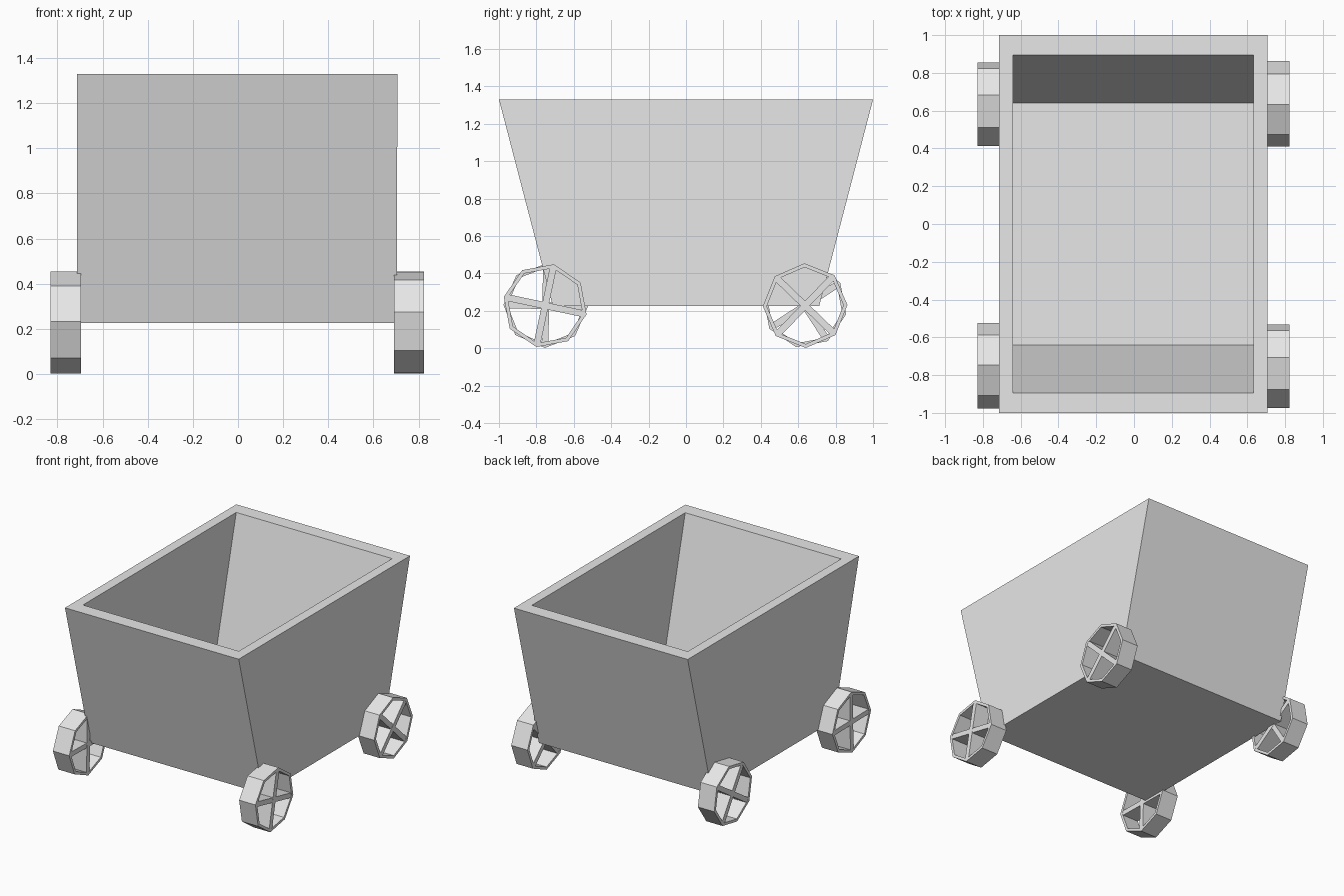
import bpy
import bmesh
from math import cos, sin, pi, radians
from mathutils import Matrix, Vector

cube = bpy.data.objects.get("Cube")
if cube:
    bpy.data.objects.remove(cube, do_unlink=True)

grey = bpy.data.materials.new("light_grey")
grey.use_nodes = True
colour = (0.8, 0.8, 0.8, 1)
grey.diffuse_color = colour
grey.node_tree.nodes["Principled BSDF"].inputs["Base Color"].default_value = colour


def finish(bm, name):
    bmesh.ops.recalc_face_normals(bm, faces=bm.faces)
    mesh = bpy.data.meshes.new(name)
    bm.to_mesh(mesh)
    bm.free()
    mesh.materials.append(grey)
    obj = bpy.data.objects.new(name, mesh)
    bpy.context.collection.objects.link(obj)
    return obj


def bridge(bm, a, b):
    for i in range(len(a)):
        j = (i + 1) % len(a)
        bm.faces.new((a[i], a[j], b[j], b[i]))


# Open tub with sloping ends: outer base, outer rim, inner rim, inner floor
bm = bmesh.new()
rings = []
for half_x, half_y, z in ((0.708, 0.712, 0.225), (0.71, 1.0, 1.33),
                          (0.637, 0.895, 1.33), (0.637, 0.64, 0.31)):
    rings.append([bm.verts.new((sx * half_x - 0.004, sy * half_y, z))
                  for sx, sy in ((-1, -1), (1, -1), (1, 1), (-1, 1))])
for lower, upper in zip(rings, rings[1:]):
    bridge(bm, lower, upper)
bm.faces.new(rings[0])
bm.faces.new(rings[-1])
finish(bm, "cart_tub")


# Eight-sided rim with four full-depth spokes
def wheel(name, x, y, turn):
    width, outer, inner = 0.133, 0.226, 0.205
    bm = bmesh.new()
    loops = []
    for radius, side in ((outer, -1), (outer, 1), (inner, 1), (inner, -1)):
        loops.append([bm.verts.new((side * width / 2, radius * cos(k * pi / 4),
                                    radius * sin(k * pi / 4))) for k in range(8)])
    for k in range(4):
        bridge(bm, loops[k], loops[(k + 1) % 4])
    for k in range(2):
        spin = Matrix.Rotation(k * pi / 2, 4, "X")
        size = Matrix.Diagonal(Vector((width - 0.002 * (k + 1), 2 * inner + 0.01, 0.036, 1)))
        bmesh.ops.create_cube(bm, size=1, matrix=spin @ size)
    obj = finish(bm, name)
    obj.location = (x, y, 0.228)
    obj.rotation_euler.x = radians(turn)


wheel("front_left_wheel", 0.758, -0.753, 78)
wheel("front_right_wheel", -0.763, -0.75, 89)
wheel("back_left_wheel", 0.758, 0.637, 46)
wheel("back_right_wheel", -0.763, 0.635, 33)
